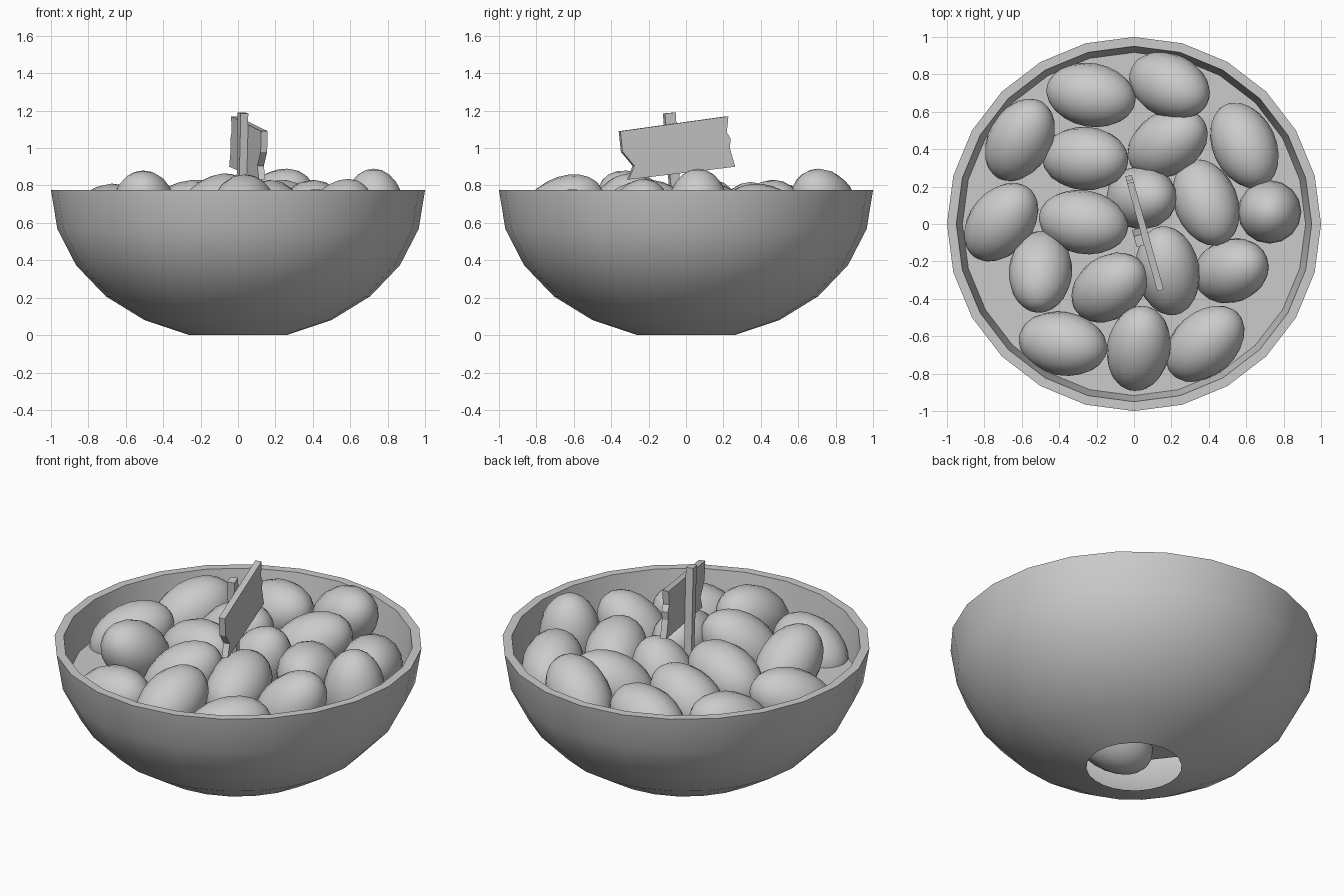
import bpy, bmesh, math
from mathutils import Matrix, Vector

if "Cube" in bpy.data.objects:
    bpy.data.objects.remove(bpy.data.objects["Cube"])


def finish(name, bm, smooth=None):
    me = bpy.data.meshes.new(name)
    bm.to_mesh(me)
    bm.free()
    ob = bpy.data.objects.new(name, me)
    bpy.context.collection.objects.link(ob)
    bpy.context.view_layer.objects.active = ob
    for o in bpy.context.selected_objects:
        o.select_set(False)
    ob.select_set(True)
    if smooth:
        bpy.ops.object.shade_smooth_by_angle(angle=math.radians(smooth))
    return ob


# Bowl: open-bottomed shell, rim and inner wall, with a raised inner floor
RIM = 0.775
SIDES = 24
steps = [math.radians(15 * i) for i in range(5, -1, -1)]
profile = [(math.cos(a), RIM * (1 - math.sin(a) / math.sin(steps[0]))) for a in steps]
profile += [(0.95, RIM), (0.917, 0.57)]
bm = bmesh.new()
rings = []
for r, z in profile:
    rings.append([bm.verts.new((r * math.cos(2 * math.pi * i / SIDES),
                                r * math.sin(2 * math.pi * i / SIDES), z))
                  for i in range(SIDES)])
for lo, hi in zip(rings, rings[1:]):
    for i in range(SIDES):
        j = (i + 1) % SIDES
        bm.faces.new((lo[i], lo[j], hi[j], hi[i]))
bm.faces.new(rings[-1])
finish("bowl", bm, 32)

# Eggs: x, y, highest point, yaw, half length seen from above, tilt direction
LONG, SHORT = 0.245, 0.17
eggs = [
    (-.23, .69, .82, -10, .24, 1), (.19, .74, .89, -25, .225, 1),
    (-.61, .45, .81, 60, .235, 1), (-.26, .35, .82, -3, .23, 1),
    (.18, .43, .83, 32, .23, 1), (.59, .42, .81, -65, .24, 1),
    (-.71, .01, .81, 50, .235, 1), (-.27, .01, .83, -10, .24, 1),
    (.04, .14, .83, 0, .19, 1), (.385, .115, .83, -68, .24, 1),
    (.725, .065, .89, 0, .17, 1), (-.5, -.255, .88, 85, .22, -1),
    (-.13, -.34, .865, 35, .22, 1), (.18, -.25, .83, 100, .24, 1),
    (.52, -.25, .835, 20, .205, 1), (-.38, -.64, .775, -10, .238, 1),
    (.025, -.665, .86, 80, .23, 1), (.38, -.64, .78, 42, .24, 1),
]
for n, (x, y, top, yaw, seen, side) in enumerate(eggs, 1):
    c2 = (seen ** 2 - SHORT ** 2) / (LONG ** 2 - SHORT ** 2)
    pitch = math.acos(math.sqrt(max(0, min(1, c2))))
    half_h = math.hypot(LONG * math.sin(pitch), SHORT * math.cos(pitch))
    bm = bmesh.new()
    bmesh.ops.create_uvsphere(bm, u_segments=16, v_segments=12, radius=1)
    bm.transform(Matrix.Translation((x, y, top - half_h))
                 @ Matrix.Rotation(math.radians(yaw), 4, 'Z')
                 @ Matrix.Rotation(-side * pitch, 4, 'Y')
                 @ Matrix.Diagonal((LONG, SHORT, SHORT, 1))
                 @ Matrix.Rotation(math.pi / 2, 4, 'Y'))
    finish("egg_%02d" % n, bm, 60)

# Sign frame: local y runs along the board, local x is its thickness
sign = Matrix.Translation((.055, -.045, 0)) @ Matrix.Rotation(math.radians(15.6), 4, 'Z')


def slab(name, outline, x0, x1):
    bm = bmesh.new()
    f = bm.faces.new([bm.verts.new((x0, u, z)) for u, z in outline])
    ex = bmesh.ops.extrude_face_region(bm, geom=[f])
    for v in ex["geom"]:
        if isinstance(v, bmesh.types.BMVert):
            v.co.x = x1
    bmesh.ops.recalc_face_normals(bm, faces=bm.faces)
    bm.transform(sign)
    return finish(name, bm)


# Sign board with broken ends, and its slightly leaning post
slab("sign_board", [(-.322, 1.09), (-.31, .98), (-.245, .905), (-.275, .832),
                    (.315, .9), (.285, 1.0), (.29, 1.05), (.268, 1.085),
                    (.277, 1.17)], -.018, .018)
slab("sign_post", [(-.015, .6), (.03, .6), (-.005, 1.19), (-.065, 1.185)], -.06, -.018)
